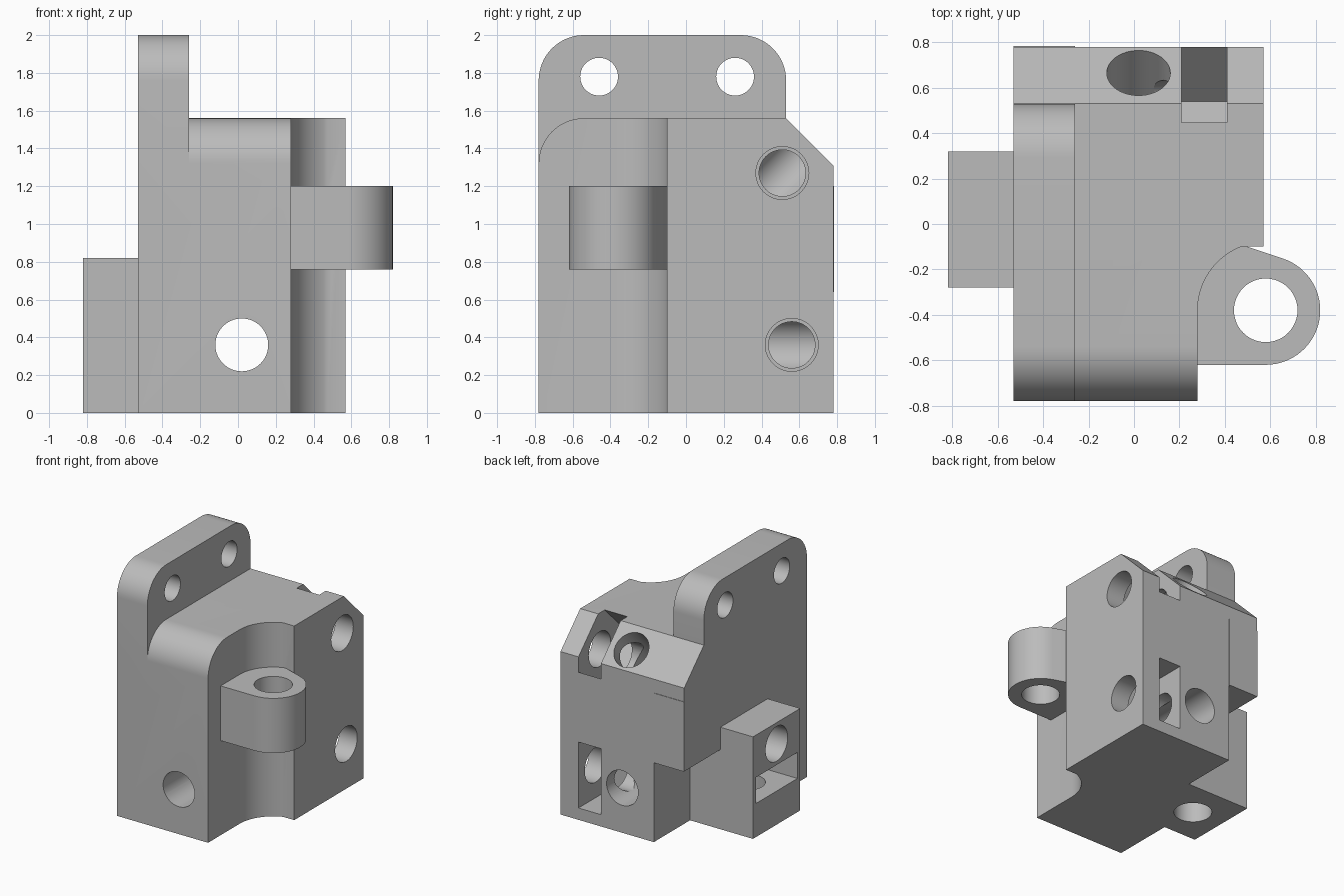
import bpy, bmesh, math
from mathutils import Vector, Matrix

cube = bpy.data.objects.get("Cube")
if cube:
    bpy.data.objects.remove(cube, do_unlink=True)

grey = bpy.data.materials.new("matte grey")
grey.use_nodes = True
colour = (0.5, 0.5, 0.5, 1)
grey.diffuse_color = colour
grey.node_tree.nodes["Principled BSDF"].inputs["Base Color"].default_value = colour


def make_object(name, bm):
    bmesh.ops.recalc_face_normals(bm, faces=bm.faces)
    mesh = bpy.data.meshes.new(name)
    bm.to_mesh(mesh)
    bm.free()
    mesh.materials.append(grey)
    obj = bpy.data.objects.new(name, mesh)
    bpy.context.collection.objects.link(obj)
    return obj


def arc(cu, cv, r, start, end, steps=16):
    angles = [math.radians(start + (end - start) * i / steps) for i in range(steps + 1)]
    return [(cu + r * math.cos(a), cv + r * math.sin(a)) for a in angles]


def prism(name, points, axis, low, high):
    """Extrude a 2D outline along x (outline in y, z) or z (outline in x, y)."""
    bm = bmesh.new()
    place = (lambda u, v: (low, u, v)) if axis == "x" else (lambda u, v: (u, v, low))
    face = bm.faces.new([bm.verts.new(place(u, v)) for u, v in points])
    step = Vector((high - low, 0, 0)) if axis == "x" else Vector((0, 0, high - low))
    extruded = bmesh.ops.extrude_face_region(bm, geom=[face])
    verts = [g for g in extruded["geom"] if isinstance(g, bmesh.types.BMVert)]
    bmesh.ops.translate(bm, vec=step, verts=verts)
    return make_object(name, bm)


def box(name, x0, x1, y0, y1, z0, z1):
    return prism(name, [(x0, y0), (x1, y0), (x1, y1), (x0, y1)], "z", z0, z1)


def rod(start, end, r):
    """Cylindrical cutter between two points."""
    a, b = Vector(start), Vector(end)
    bm = bmesh.new()
    turn = (b - a).to_track_quat("Z", "Y").to_matrix().to_4x4()
    bmesh.ops.create_cone(bm, cap_ends=True, segments=48, radius1=r, radius2=r,
                          depth=(b - a).length,
                          matrix=Matrix.Translation((a + b) / 2) @ turn)
    return make_object("hole_cutter", bm)


def combine(target, other, operation="DIFFERENCE"):
    other.hide_render = True
    mod = target.modifiers.new("combine", "BOOLEAN")
    mod.operation = operation
    mod.solver = "EXACT"
    mod.object = other
    bpy.context.view_layer.objects.active = target
    bpy.ops.object.modifier_apply(modifier=mod.name)
    bpy.data.objects.remove(other, do_unlink=True)


# Main block: rounded top front edge, chamfered top back edge
side = [(-0.78, 0), (0.78, 0), (0.78, 1.31), (0.53, 1.56)] + arc(-0.54, 1.32, 0.24, 90, 180)
body = prism("bracket_body", side, "x", -0.53, 0.57)

# Curved relief around the hinge ear
relief = [(0.7, -0.9), (0.7, -0.1)] + arc(0.58, -0.38, 0.3, 111, 180) + [(0.28, -0.9)]
combine(body, prism("relief_cutter", relief, "z", -0.1, 1.7))

# Corner notch low at the back
combine(body, box("notch_cutter", -0.7, -0.26, 0.32, 0.9, -0.1, 0.64))

# Upright mounting flange
flange = [(-0.78, 1.0), (0.53, 1.0)] + arc(0.29, 1.76, 0.24, 0, 90) + arc(-0.54, 1.76, 0.24, 90, 180)
combine(body, prism("flange", flange, "x", -0.53, -0.26), "UNION")

# Thin raised pad on the back
combine(body, box("back_pad", -0.53, -0.26, 0.7, 0.784, 0.64, 1.2), "UNION")

# Side lug
combine(body, box("side_lug", -0.82, -0.26, -0.28, 0.32, 0, 0.82), "UNION")

# Hinge ear
ear = [(0.2, -0.62)] + arc(0.58, -0.38, 0.24, -90, 71.6, 32) + [(0.5, -0.1), (0.4, 0), (0.2, 0)]
combine(body, prism("hinge_ear", ear, "z", 0.76, 1.2), "UNION")
combine(body, rod((0.58, -0.38, 0.7), (0.58, -0.38, 1.3), 0.14))

# Flange bolt holes
for y in (-0.46, 0.26):
    combine(body, rod((-0.6, y, 1.78), (-0.2, y, 1.78), 0.1))

# Rod sockets: through front to back, square to the chamfer, and into the lug
sockets = [((0.02, -0.9, 0.36), (0.02, 0.9, 0.36)),
           ((0.02, 0.81, 1.57), (0.02, 0.3, 1.06)),
           ((-0.9, 0.02, 0.65), (-0.2, 0.02, 0.65))]
for start, end in sockets:
    combine(body, rod(start, end, 0.14))

# Clamp screw holes, stepped down past their nut slots
for y, z in ((0.56, 0.36), (0.51, 1.27)):
    combine(body, rod((0.7, y, z), (0.3, y, z), 0.14))
    combine(body, rod((0.4, y, z), (0.02, y, z), 0.123))
combine(body, rod((-0.55, 0.02, -0.1), (-0.55, 0.02, 0.4), 0.14))
combine(body, rod((-0.55, 0.02, 0.3), (-0.55, 0.02, 0.65), 0.123))

# Nut slots: back, lug and chamfer
combine(body, box("slot_cutter", 0.21, 0.41, 0.34, 0.9, 0.095, 0.625))
combine(body, box("slot_cutter", -0.9, -0.33, -0.245, 0.285, 0.27, 0.48))
slot = box("slot_cutter", 0.21, 0.41, -0.21, 0.6, -0.25, 0.25)
slot.data.transform(Matrix.Translation((0, 0.51, 1.27)) @ Matrix.Rotation(math.radians(45), 4, "X"))
combine(body, slot)

# Smooth the round surfaces, keep the edges crisp
bpy.ops.object.select_all(action="DESELECT")
body.select_set(True)
bpy.context.view_layer.objects.active = body
bpy.ops.object.shade_smooth_by_angle(angle=math.radians(25))
